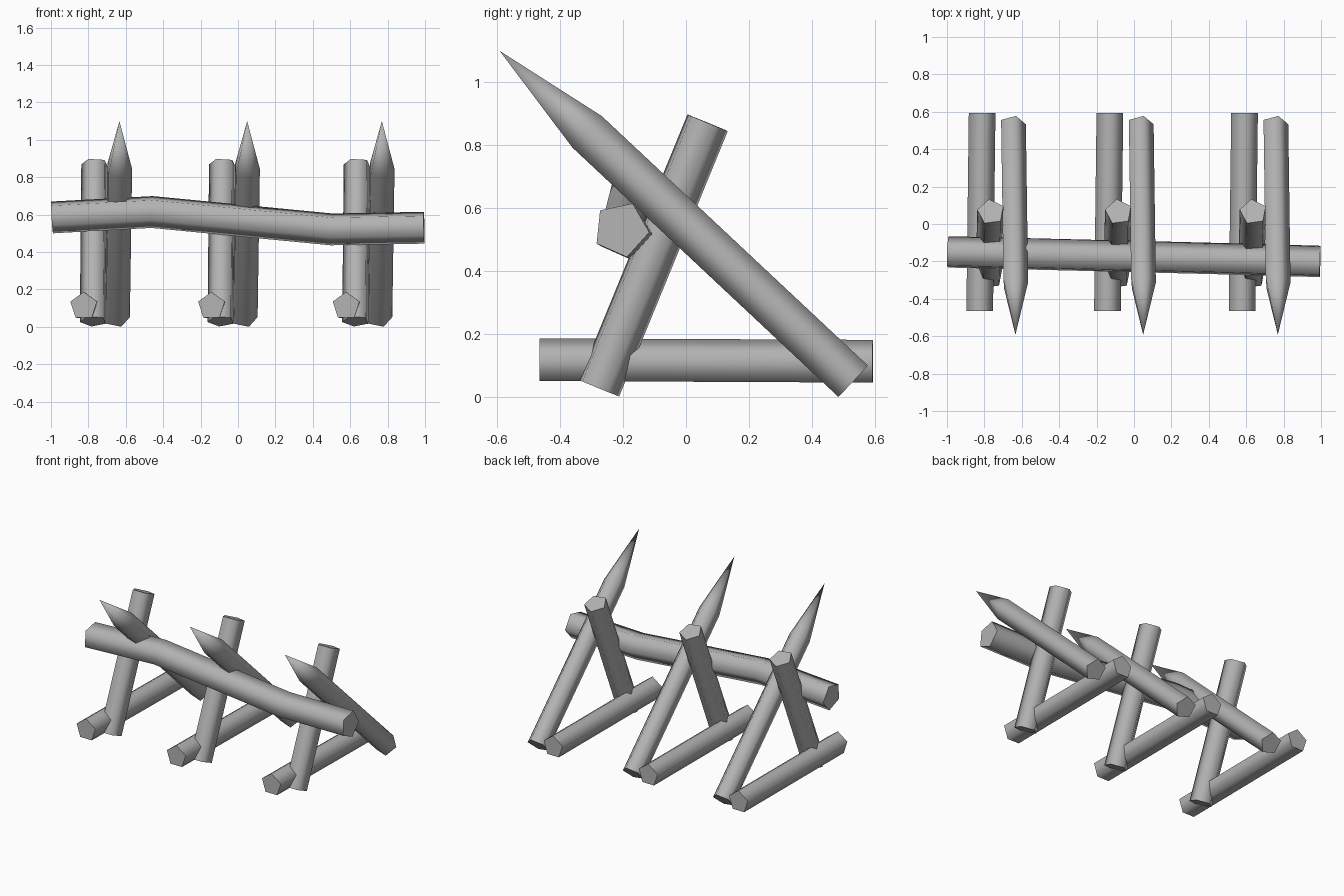
import bpy, bmesh
from math import cos, sin, radians
from mathutils import Vector

cube = bpy.data.objects.get("Cube")
if cube:
    bpy.data.objects.remove(cube, do_unlink=True)

wood = bpy.data.materials.new("grey_wood")
wood.use_nodes = True
GREY = (0.45, 0.45, 0.45, 1)
wood.diffuse_color = GREY
wood.node_tree.nodes["Principled BSDF"].inputs["Base Color"].default_value = GREY

SIDES = 5


def log(name, path, radius, phase, side, tip=None):
    """Five-sided log swept along a path, ending in a flat cap or a point."""
    pts = [Vector(p) for p in path]
    ends = pts + ([Vector(tip)] if tip else [])
    bm = bmesh.new()
    rings = []
    for i, p in enumerate(pts):
        axis = (ends[min(i + 1, len(ends) - 1)] - ends[max(i - 1, 0)]).normalized()
        e1 = Vector(side)
        e1 = (e1 - axis * e1.dot(axis)).normalized()
        e2 = e1.cross(axis)
        ring = []
        for k in range(SIDES):
            a = radians(phase + 360 * k / SIDES)
            ring.append(bm.verts.new(p + radius * (cos(a) * e1 + sin(a) * e2)))
        rings.append(ring)
    pairs = [(k, (k + 1) % SIDES) for k in range(SIDES)]
    for r0, r1 in zip(rings, rings[1:]):
        for a, b in pairs:
            bm.faces.new((r0[a], r0[b], r1[b], r1[a]))
    bm.faces.new(rings[0])
    if tip:
        apex = bm.verts.new(tip)
        for a, b in pairs:
            bm.faces.new((rings[-1][a], rings[-1][b], apex))
    else:
        bm.faces.new(rings[-1])
    bmesh.ops.recalc_face_normals(bm, faces=bm.faces)
    mesh = bpy.data.meshes.new(name)
    bm.to_mesh(mesh)
    bm.free()
    mesh.materials.append(wood)
    obj = bpy.data.objects.new(name, mesh)
    bpy.context.collection.objects.link(obj)
    # Round sides, crisp end caps
    bpy.ops.object.select_all(action='DESELECT')
    obj.select_set(True)
    bpy.context.view_layer.objects.active = obj
    bpy.ops.object.shade_smooth_by_angle(angle=radians(80))
    return obj


X = (1, 0, 0)
Y = (0, 1, 0)

# Three identical trestles: ground log, leaning post and sharpened stake
for n, dx in enumerate((0, 0.683, 1.403), 1):
    log(f"ground_log_{n}",
        [(dx - 0.825, -0.465, 0.112), (dx - 0.812, 0.593, 0.107)], 0.075, 90, X)
    log(f"leaning_post_{n}",
        [(dx - 0.773, -0.28, 0.03), (dx - 0.765, 0.065, 0.873)], 0.074, 190, X)
    log(f"sharpened_stake_{n}",
        [(dx - 0.65, 0.53, 0.05), (dx - 0.638, -0.315, 0.842)], 0.072, -3, X,
        tip=(dx - 0.634, -0.592, 1.1))

# Crooked beam tying the trestles together
log("cross_beam",
    [(-0.995, -0.155, 0.588), (-0.46, -0.168, 0.617),
     (0.5, -0.192, 0.524), (0.995, -0.206, 0.533)], 0.09, 6, Y)
